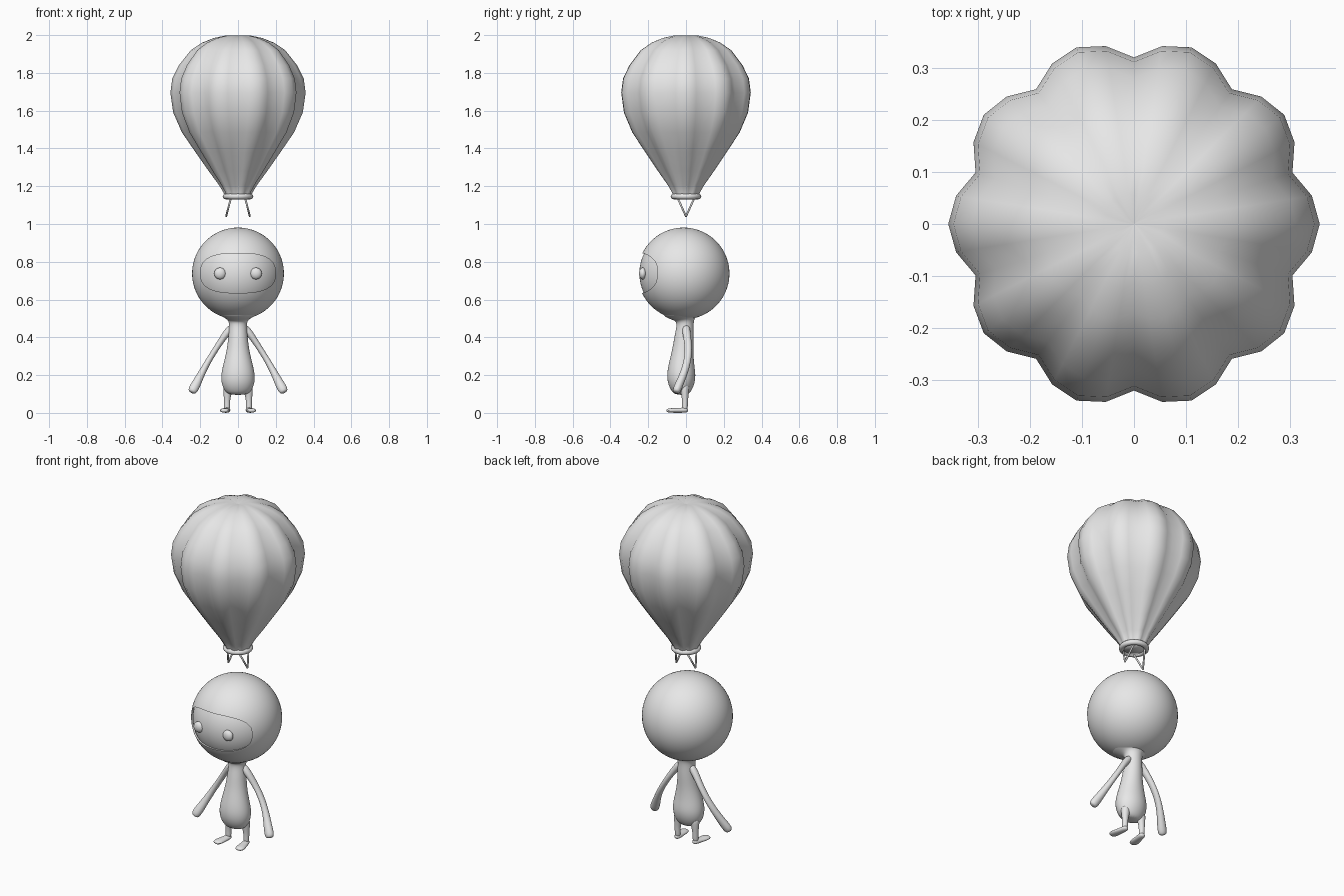
import bpy, bmesh
from math import sin, cos, pi, copysign
from mathutils import Vector, Matrix

cube = bpy.data.objects.get("Cube")
if cube:
    bpy.data.objects.remove(cube, do_unlink=True)

grey = bpy.data.materials.new("plain grey")
grey.use_nodes = True
grey.diffuse_color = (0.8, 0.8, 0.8, 1)
grey.node_tree.nodes["Principled BSDF"].inputs["Base Color"].default_value = (0.8, 0.8, 0.8, 1)


def finish(name, bm, mirror=False, subsurf=0):
    bmesh.ops.recalc_face_normals(bm, faces=bm.faces)
    for f in bm.faces:
        f.smooth = True
    mesh = bpy.data.meshes.new(name)
    bm.to_mesh(mesh)
    bm.free()
    mesh.materials.append(grey)
    ob = bpy.data.objects.new(name, mesh)
    bpy.context.collection.objects.link(ob)
    if mirror:
        ob.modifiers.new("mirror", 'MIRROR')
    if subsurf:
        s = ob.modifiers.new("subsurf", 'SUBSURF')
        s.levels = s.render_levels = subsurf
    return ob


def bridge(bm, rings):
    """Skin a list of equal vertex rings and cap both ends."""
    rings = [[bm.verts.new(p) for p in ring] for ring in rings]
    n = len(rings[0])
    for a, b in zip(rings, rings[1:]):
        for i in range(n):
            j = (i + 1) % n
            bm.faces.new((a[i], a[j], b[j], b[i]))
    bm.faces.new(rings[0])
    bm.faces.new(rings[-1])


def sweep(name, path, sides=12, mirror=False, subsurf=2):
    """Tube through points (x, y, z, width radius, depth radius)."""
    pts = [Vector(p[:3]) for p in path]
    rings = []
    for i, p in enumerate(path):
        t = (pts[min(i + 1, len(pts) - 1)] - pts[max(i - 1, 0)]).normalized()
        v = t.cross(Vector((1, 0, 0))).normalized()
        u = v.cross(t)
        angles = [2 * pi * k / sides for k in range(sides)]
        rings.append([pts[i] + u * p[3] * cos(a) + v * p[4] * sin(a) for a in angles])
    bm = bmesh.new()
    bridge(bm, rings)
    return finish(name, bm, mirror, subsurf)


def ball(name, centre, radii, mirror=False, u=48, v=32):
    bm = bmesh.new()
    m = Matrix.Translation(centre) @ Matrix.Diagonal((*radii, 1))
    bmesh.ops.create_uvsphere(bm, u_segments=u, v_segments=v, radius=1, matrix=m)
    return finish(name, bm, mirror)


# Balloon envelope: ten lobes around a turned profile
profile = [(0.07, 1.14), (0.076, 1.165), (0.1, 1.205), (0.155, 1.28), (0.225, 1.38),
           (0.297, 1.485), (0.343, 1.59), (0.358, 1.695), (0.348, 1.77), (0.313, 1.84),
           (0.25, 1.92), (0.19, 1.96), (0.127, 1.985), (0.06, 1.999), (0.002, 1.99)]


def lobed(r, z, steps=40):
    ring = []
    for k in range(steps):
        a = 2 * pi * k / steps
        s = r * (0.897 + 0.103 * abs(cos(5 * a)))
        ring.append((s * cos(a), s * sin(a), z))
    return ring


bm = bmesh.new()
bridge(bm, [lobed(r, z) for r, z in profile])
finish("balloon_envelope", bm)

# Mouth ring and the two V-shaped pairs of struts under it
bpy.ops.mesh.primitive_torus_add(major_segments=40, minor_segments=12, major_radius=0.066,
                                 minor_radius=0.015, location=(0, 0, 1.146))
ring = bpy.context.object
ring.name = "mouth_ring"
ring.data.materials.append(grey)
bpy.ops.object.shade_smooth()
for name, side in (("front_strut", -1), ("back_strut", 1)):
    sweep(name, [(0.037, side * 0.045, 1.14, 0.005, 0.005),
                 (0.063, 0, 1.04, 0.005, 0.005)], 8, True, 0)

# Head with a recessed rounded face panel
HEAD = Vector((0, -0.013, 0.738))
head = ball("head", HEAD, (0.243, 0.243, 0.243), u=64, v=40)


def panel_outline(y, steps=64, power=2 / 2.7):
    out = []
    for k in range(steps):
        c, s = cos(2 * pi * k / steps), sin(2 * pi * k / steps)
        out.append((0.198 * copysign(abs(c) ** power, c), y,
                    0.74 + 0.105 * copysign(abs(s) ** power, s)))
    return out


bm = bmesh.new()
bridge(bm, [panel_outline(-0.4), panel_outline(-0.06)])
cutter = finish("face_cutter", bm)
cutter.hide_render = True
cut = head.modifiers.new("face_opening", 'BOOLEAN')
cut.operation = 'DIFFERENCE'
cut.solver = 'EXACT'
cut.object = cutter
bpy.ops.object.select_all(action='DESELECT')
bpy.context.view_layer.objects.active = head
head.select_set(True)
bpy.ops.object.modifier_apply(modifier=cut.name)
bpy.data.objects.remove(cutter, do_unlink=True)
bpy.ops.object.shade_smooth_by_angle(angle=0.6)
ball("face_panel", HEAD, (0.234, 0.234, 0.234), u=64, v=40)
ball("eyes", (0.095, -0.229, 0.738), (0.031, 0.02, 0.031), True, 24, 16)

# Pear-shaped body flaring into the head
sweep("body", [(0, -0.025, 0.095, 0.04, 0.03), (0, -0.024, 0.11, 0.068, 0.05),
               (0, -0.025, 0.15, 0.088, 0.071), (0, -0.025, 0.2, 0.092, 0.078),
               (0, -0.024, 0.26, 0.078, 0.068), (0, -0.017, 0.33, 0.06, 0.056),
               (0, -0.01, 0.4, 0.052, 0.052), (0, -0.005, 0.45, 0.048, 0.046),
               (0, -0.005, 0.485, 0.048, 0.046), (0, -0.008, 0.503, 0.065, 0.062),
               (0, -0.012, 0.522, 0.115, 0.115), (0, -0.013, 0.56, 0.12, 0.12)], 20)

# Arms widening into mitten hands
sweep("arms", [(0.025, 0, 0.46, 0.022, 0.022), (0.06, 0.002, 0.425, 0.02, 0.022),
               (0.1, 0.012, 0.365, 0.016, 0.02), (0.145, 0.012, 0.295, 0.016, 0.02),
               (0.185, -0.005, 0.225, 0.018, 0.02), (0.215, -0.03, 0.165, 0.024, 0.022),
               (0.237, -0.047, 0.125, 0.028, 0.024), (0.246, -0.054, 0.106, 0.02, 0.017)],
      12, True)

# Legs and outward-turned feet
sweep("legs", [(0.05, -0.008, 0.16, 0.03, 0.03), (0.055, -0.006, 0.11, 0.024, 0.022),
               (0.058, -0.005, 0.075, 0.017, 0.017), (0.058, -0.005, 0.04, 0.016, 0.016),
               (0.058, -0.007, 0.01, 0.016, 0.014)], 12, True)
sweep("feet", [(0.056, 0.012, 0.014, 0.012, 0.01), (0.058, -0.006, 0.015, 0.02, 0.015),
               (0.064, -0.04, 0.013, 0.022, 0.013), (0.071, -0.08, 0.013, 0.029, 0.013),
               (0.075, -0.105, 0.012, 0.02, 0.009)], 12, True)
